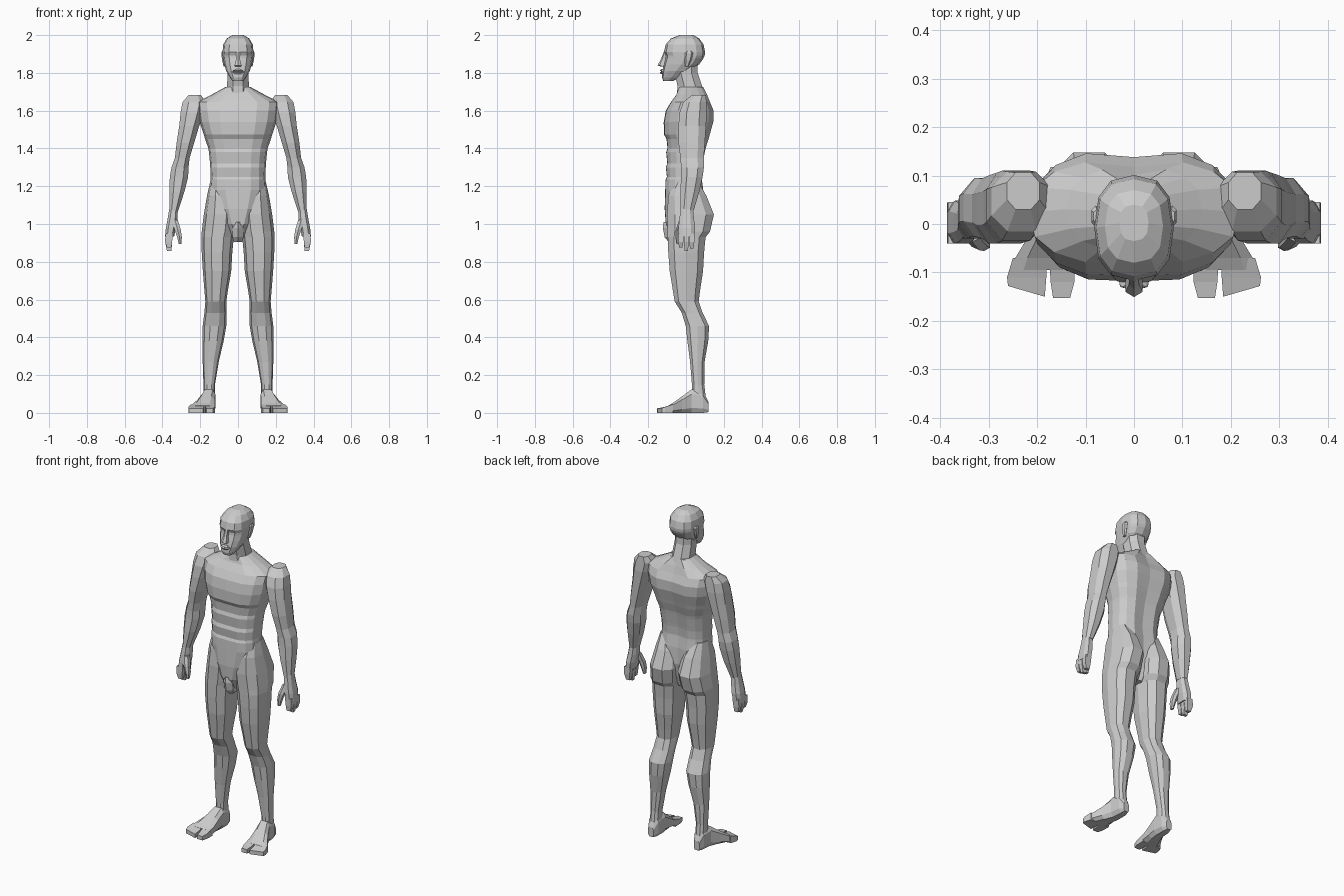
import bpy, bmesh, math


def loft(name, secs, axis='z', n=8, p=0.75, turn=0.5, groove=(0, 0), mirror=False):
    """Skin rings of (t, a0, a1, b0, b1): bounds of a squared ellipse at height t."""
    bm = bmesh.new()
    rings = []
    for t, a0, a1, b0, b1 in secs:
        ring = []
        for i in range(n):
            ang = 2 * math.pi * (i + turn) / n
            c, s = math.cos(ang), math.sin(ang)
            u = math.copysign(abs(c) ** p, c)
            v = math.copysign(abs(s) ** p, s)
            if turn:  # half-turned rings still reach their bounds
                k = math.cos(math.pi / n) ** p
                u, v = u / k, v / k
            a = (a0 + a1) / 2 + u * (a1 - a0) / 2
            b = (b0 + b1) / 2 + v * (b1 - b0) / 2
            if abs(c) < 1e-4:  # centre-line crease
                b += groove[0] if s < 0 else -groove[1]
            ring.append(bm.verts.new((a, b, t) if axis == 'z' else (a, t, b)))
        rings.append(ring)
    for r, q in zip(rings, rings[1:]):
        for i in range(n):
            j = (i + 1) % n
            bm.faces.new((r[i], r[j], q[j], q[i]))
    bm.faces.new(rings[0])
    bm.faces.new(rings[-1])
    bmesh.ops.recalc_face_normals(bm, faces=bm.faces)
    me = bpy.data.meshes.new(name)
    bm.to_mesh(me)
    bm.free()
    ob = bpy.data.objects.new(name, me)
    bpy.context.collection.objects.link(ob)
    if mirror:
        ob.modifiers.new("mirror", 'MIRROR')
    return ob


def centred(rows):
    return [(z, -w, w, f, b) for z, w, f, b in rows]


# torso: pelvis wedge, belly ridges, chest shelf, sloping shoulders
loft("torso", centred([
    (.93, .035, -.085, .05), (1.0, .07, -.112, .08), (1.08, .11, -.118, .10),
    (1.18, .147, -.115, .098), (1.235, .146, -.113, .09), (1.25, .145, -.106, .088),
    (1.30, .147, -.112, .092), (1.32, .148, -.104, .095), (1.38, .154, -.110, .106),
    (1.40, .157, -.103, .11), (1.45, .174, -.108, .127), (1.475, .182, -.122, .134),
    (1.54, .203, -.123, .153), (1.60, .213, -.112, .154), (1.645, .218, -.085, .134),
    (1.685, .14, -.056, .117), (1.725, .066, -.04, .095)]),
    n=16, p=.8, turn=0, groove=(.005, .016))

# neck
loft("neck", centred([(1.65, .068, -.05, .11), (1.73, .058, -.045, .085),
                      (1.80, .055, -.06, .062), (1.86, .055, -.06, .06)]), n=8, p=.9)

# head with jaw and sunken eye line
loft("head", centred([
    (1.757, .028, -.120, -.07), (1.775, .042, -.127, -.03), (1.81, .062, -.125, .02),
    (1.845, .073, -.119, .07), (1.878, .079, -.110, .093), (1.892, .081, -.109, .099),
    (1.91, .082, -.117, .101), (1.95, .078, -.108, .093), (1.982, .06, -.08, .07),
    (2.0, .03, -.035, .04)]), n=12, p=.78, turn=0)
loft("nose", centred([(1.833, .016, -.13, -.10), (1.84, .018, -.148, -.10),
                      (1.87, .011, -.132, -.10), (1.91, .009, -.117, -.10)]), n=6)
loft("lips", centred([(1.795, .018, -.132, -.10), (1.803, .028, -.136, -.10),
                      (1.807, .03, -.129, -.10), (1.812, .026, -.136, -.10),
                      (1.82, .01, -.129, -.10)]), n=6)
loft("ear", [(1.835, .066, .077, -.005, .012), (1.87, .07, .085, -.006, .028),
             (1.905, .07, .088, -.004, .036), (1.915, .07, .084, .004, .028)],
     n=6, mirror=True)

# groin
loft("groin", centred([(.905, .022, -.088, -.02), (.93, .03, -.107, 0),
                       (.98, .03, -.116, 0), (1.01, .022, -.112, 0)]), n=6)

# legs, from hip and buttock to ankle
loft("leg", [
    (1.23, .07, .146, -.06, .065), (1.15, .02, .164, -.098, .112),
    (1.05, .004, .181, -.106, .153), (.96, .012, .192, -.102, .132),
    (.93, .022, .193, -.101, .108), (.85, .03, .192, -.098, .10),
    (.75, .036, .186, -.09, .094), (.65, .053, .178, -.073, .078),
    (.59, .062, .173, -.063, .07), (.53, .06, .178, -.025, .09),
    (.46, .062, .187, -.004, .125), (.38, .076, .188, .005, .12),
    (.27, .102, .187, .02, .10), (.15, .122, .183, .03, .098),
    (.07, .122, .184, .03, .108)], n=10, p=.85, turn=0, mirror=True)

# feet: heel to instep, big toe, outer toe block
loft("foot", [(.118, .135, .172, .004, .06), (.09, .122, .184, 0, .115),
              (.03, .12, .19, 0, .125), (-.02, .122, .215, 0, .088),
              (-.07, .122, .245, 0, .052), (-.095, .122, .255, 0, .038)],
     axis='y', n=8, p=.6, mirror=True)
loft("big_toe", [(-.07, .122, .175, 0, .045), (-.12, .123, .172, 0, .03),
                 (-.153, .132, .167, 0, .024)], axis='y', n=4, mirror=True)
toes = loft("outer_toes", [(-.07, .18, .25, 0, .045), (-.11, .181, .262, 0, .032),
                           (-.14, .184, .26, 0, .024)], axis='y', n=4, mirror=True)
for v in toes.data.vertices:  # slant the toe line back towards the outside
    if v.co.y < -.13:
        v.co.y += .012 if v.co.x > .22 else -.01

# arms, from shoulder cap to wrist
loft("arm", [
    (1.682, .195, .262, .03, .106), (1.645, .17, .294, -.015, .108),
    (1.59, .182, .304, -.034, .11), (1.52, .205, .311, -.04, .106),
    (1.43, .232, .325, -.04, .10), (1.35, .256, .334, -.03, .094),
    (1.30, .262, .352, -.026, .095), (1.25, .264, .361, -.026, .088),
    (1.17, .284, .363, -.03, .07), (1.07, .317, .364, -.03, .04)],
    n=8, p=.85, mirror=True)

# hands
loft("palm", [(1.09, .318, .362, -.026, .036), (1.03, .32, .372, -.035, .042),
              (.98, .328, .382, -.04, .048), (.935, .338, .386, -.04, .045)],
     n=8, mirror=True)
for i, tip in enumerate((.875, .858, .87)):
    y = -.04 + i * .029
    loft("finger", [(.95, .343, .384, y, y + .027), (.905, .349, .386, y, y + .026),
                    (tip, .352, .376, y + .003, y + .021)], n=4, mirror=True)
loft("thumb", [(1.02, .318, .35, -.035, 0), (.97, .303, .336, -.052, -.016),
               (.93, .297, .322, -.054, -.024), (.895, .3, .314, -.05, -.032)],
     n=6, mirror=True)
